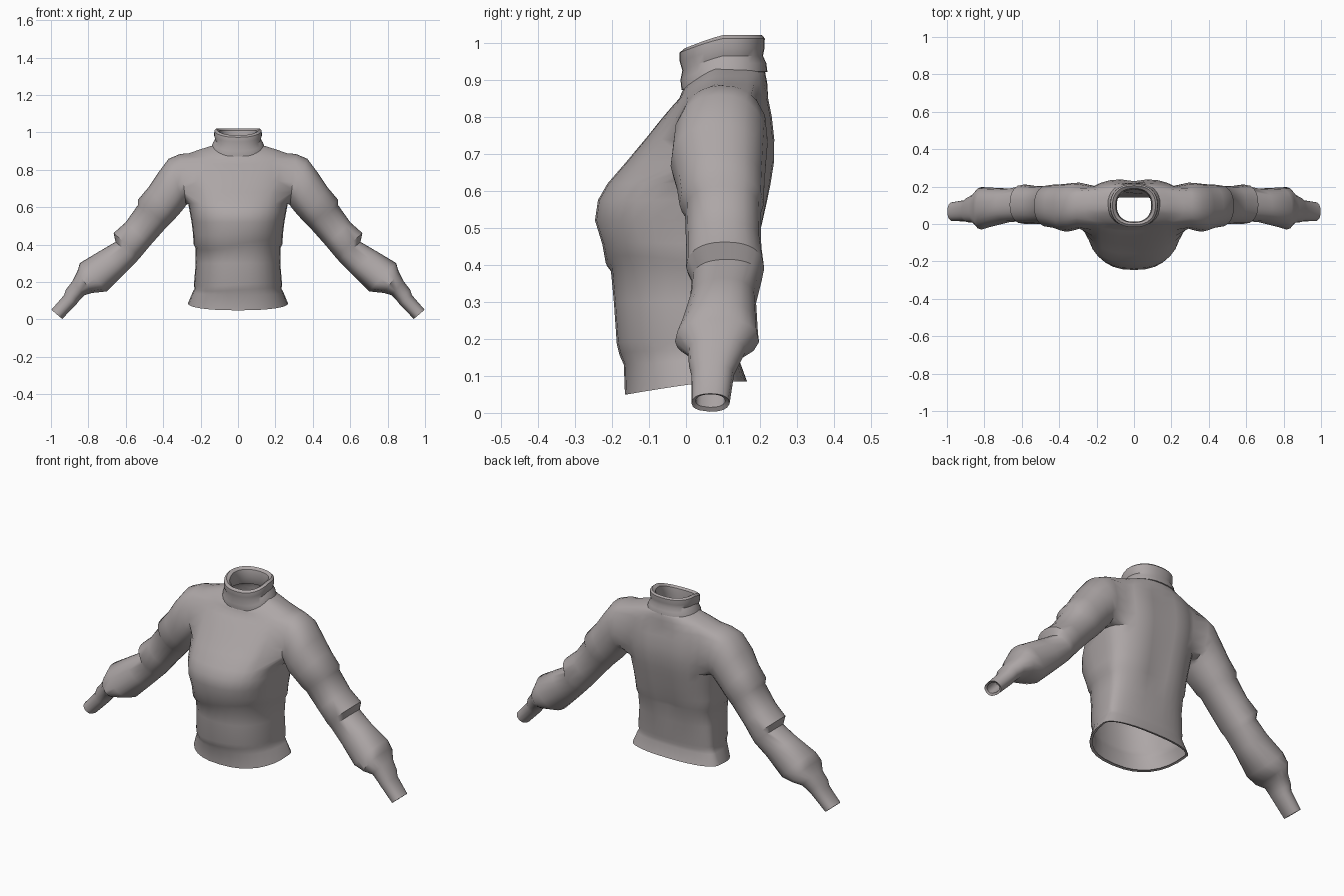
import bpy, bmesh, math

N = 32
knit = bpy.data.materials.new("warm_grey_knit")
knit.diffuse_color = (0.42, 0.385, 0.385, 1)


def spow(v, e):
    return math.copysign(abs(v) ** e, v)


def skin(bm, a, b):
    """Quads between two closed rings of equal length."""
    for i in range(len(a)):
        j = (i + 1) % len(a)
        bm.faces.new((a[i], a[j], b[j], b[i]))


def finish(bm, name):
    bmesh.ops.recalc_face_normals(bm, faces=bm.faces)
    me = bpy.data.meshes.new(name)
    bm.to_mesh(me)
    bm.free()
    me.materials.append(knit)
    ob = bpy.data.objects.new(name, me)
    bpy.context.collection.objects.link(ob)
    bpy.ops.object.select_all(action='DESELECT')
    ob.select_set(True)
    bpy.context.view_layer.objects.active = ob
    bpy.ops.object.shade_smooth_by_angle(angle=math.radians(42))


def body_ring(bm, z, w, yf, yb, ex, dip, skew=0.0, yc=0.08):
    """Ring with separate front and back depth, front lowered by dip."""
    out = []
    for i in range(N):
        t = 2 * math.pi * i / N
        c, s = math.cos(t), math.sin(t)
        x = w * spow(c, 0.85)
        d = (yb - yc) if s > 0 else (yc - yf)
        y = yc + d * spow(s, 0.85 if s > 0 else ex)
        # spine hollow between the shoulder blades
        if s > 0 and 0.3 < z < 0.86:
            y -= 0.016 * math.exp(-(x / 0.06) ** 2)
        dz = -dip * max(0, -s) + (skew * x if s < 0 else 0) * abs(s)
        out.append(bm.verts.new((x, y, z + dz)))
    return out


# torso rows: side height, half width, front y, back y, front squareness, front dip, slant
BODY = [
    (0.088, 0.255, -0.150, 0.150, 0.85, 0.036, 0),    # inner hem
    (0.085, 0.268, -0.165, 0.165, 0.85, 0.036, 0),    # hem edge
    (0.145, 0.243, -0.168, 0.143, 0.82, 0.015, 0),
    (0.165, 0.232, -0.180, 0.143, 0.80, 0.008, 0.06), # band fold
    (0.185, 0.236, -0.187, 0.145, 0.80, 0.0, 0.06),
    (0.30, 0.226, -0.195, 0.160, 0.78, 0.0, 0),
    (0.385, 0.228, -0.203, 0.180, 0.76, 0.0, 0.13),
    (0.405, 0.238, -0.217, 0.186, 0.74, 0.0, 0.16),   # waist fold
    (0.455, 0.240, -0.226, 0.200, 0.70, 0.0, 0.05),
    (0.52, 0.248, -0.246, 0.215, 0.66, 0.0, 0),
    (0.575, 0.258, -0.238, 0.227, 0.66, 0.0, 0),
    (0.62, 0.266, -0.212, 0.236, 0.70, 0.0, 0),       # armpit
    (0.68, 0.280, -0.160, 0.245, 0.74, 0.0, 0),
    (0.74, 0.290, -0.110, 0.245, 0.76, 0.0, 0),
    (0.80, 0.295, -0.066, 0.238, 0.78, 0.005, 0),
    (0.85, 0.290, -0.036, 0.228, 0.80, 0.02, 0),
    (0.888, 0.265, -0.018, 0.220, 0.80, 0.038, 0),    # shoulder
    (0.910, 0.200, -0.012, 0.216, 0.80, 0.045, 0),
    (0.926, 0.150, -0.006, 0.213, 0.85, 0.048, 0),
    (0.935, 0.115, 0.010, 0.200, 0.90, 0.040, 0),
]
LOW, TOP, HALF = 11, 16, 4    # armhole rows and half its segment count

# sleeve rows: upper x z, lower x z, front y, back y
SLEEVE = [
    (0.31, 0.885, 0.278, 0.612, -0.025, 0.222),
    (0.37, 0.860, 0.285, 0.600, -0.035, 0.220),
    (0.43, 0.780, 0.305, 0.575, -0.042, 0.216),
    (0.48, 0.705, 0.345, 0.530, -0.025, 0.212),
    (0.535, 0.640, 0.375, 0.500, -0.018, 0.210),      # upper fold
    (0.535, 0.612, 0.390, 0.485, -0.003, 0.203),
    (0.60, 0.520, 0.470, 0.395, 0.000, 0.204),
    (0.665, 0.462, 0.520, 0.335, 0.000, 0.212),       # elbow fold
    (0.655, 0.415, 0.540, 0.312, 0.015, 0.205),
    (0.74, 0.365, 0.605, 0.245, 0.010, 0.190),
    (0.845, 0.302, 0.700, 0.150, -0.015, 0.195),      # forearm puff
    (0.860, 0.255, 0.780, 0.142, -0.030, 0.198),
    (0.885, 0.205, 0.820, 0.130, 0.005, 0.160),
    (0.920, 0.160, 0.850, 0.100, 0.008, 0.142),       # cuff
    (0.930, 0.130, 0.865, 0.080, 0.014, 0.130),
    (0.998, 0.052, 0.940, 0.003, 0.015, 0.118),
    (0.985, 0.050, 0.946, 0.015, 0.026, 0.106),       # inner cuff
    (0.935, 0.110, 0.885, 0.075, 0.028, 0.110),
]

bm = bmesh.new()
rows = [body_ring(bm, *r) for r in BODY]
for k in range(len(rows) - 1):
    for i in range(N):
        arm = min(abs(i + 0.5 - c) for c in (0, N / 2, N)) < HALF
        if arm and LOW <= k < TOP:
            continue
        j = (i + 1) % N
        bm.faces.new((rows[k][i], rows[k][j], rows[k + 1][j], rows[k + 1][i]))

# armhole outline as row and segment pairs, then sleeves grown out of it
loop = [(LOW, i) for i in range(-HALF, HALF)]
loop += [(r, HALF) for r in range(LOW, TOP)]
loop += [(TOP, i) for i in range(HALF, -HALF, -1)]
loop += [(r, -HALF) for r in range(TOP, LOW, -1)]
for side in (1, -1):
    prev = [rows[r][(i if side > 0 else N // 2 - i) % N] for r, i in loop]
    angles = [math.atan2((v.co.z - 0.753) / 0.133, (v.co.y - 0.085) / 0.13) for v in prev]
    for xu, zu, xl, zl, y0, y1 in SLEEVE:
        ring = []
        for a in angles:
            s, c = spow(math.sin(a), 0.92), spow(math.cos(a), 0.92)
            x = (xu + xl) / 2 + (xu - xl) / 2 * s
            z = (zu + zl) / 2 + (zu - zl) / 2 * s
            y = (y0 + y1) / 2 + (y1 - y0) / 2 * c
            ring.append(bm.verts.new((side * x, y, z)))
        skin(bm, prev, ring)
        prev = ring
finish(bm, "sweater_body_and_sleeves")

# folded collar: side height, half width, front y, back y, squareness, front dip
COLLAR = [
    (0.920, 0.128, 0.000, 0.208, 0.85, 0.045),
    (0.922, 0.142, -0.012, 0.220, 0.85, 0.050),
    (0.945, 0.134, -0.015, 0.217, 0.85, 0.045),
    (0.965, 0.122, -0.010, 0.208, 0.85, 0.040),
    (0.985, 0.128, -0.017, 0.212, 0.85, 0.035),
    (1.012, 0.126, -0.017, 0.213, 0.85, 0.038),
    (1.021, 0.115, -0.004, 0.205, 0.85, 0.036),
    (1.010, 0.098, 0.008, 0.190, 0.85, 0.034),
    (0.970, 0.092, 0.012, 0.182, 0.85, 0.036),
    (0.925, 0.110, 0.010, 0.198, 0.85, 0.040),
]
bm = bmesh.new()
rings = [body_ring(bm, *r, yc=0.10) for r in COLLAR]
for a, b in zip(rings, rings[1:]):
    skin(bm, a, b)
finish(bm, "collar")
